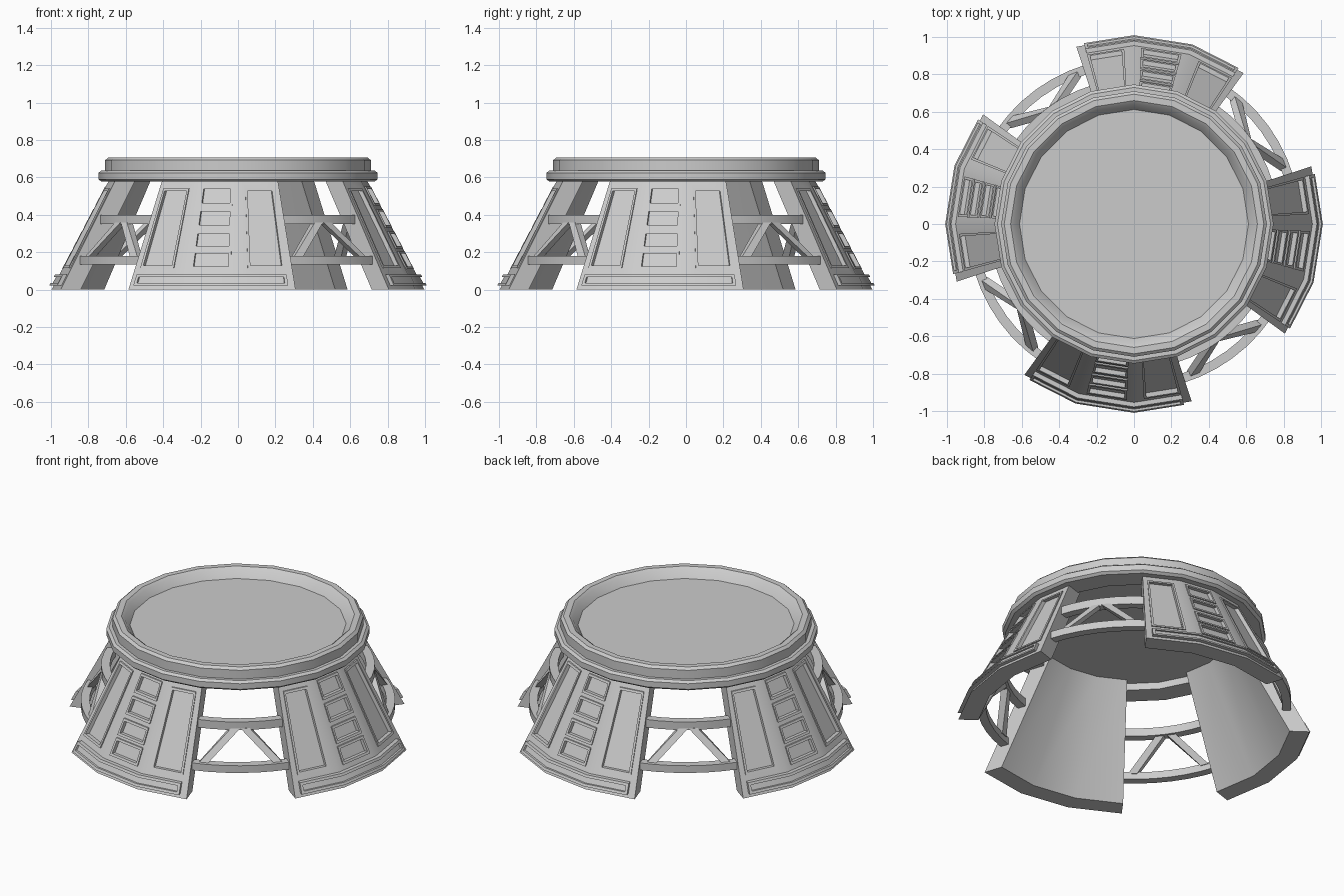
import bpy, bmesh, math
from mathutils import Vector

if "Cube" in bpy.data.objects:
    bpy.data.objects.remove(bpy.data.objects["Cube"])

Z_TOP = 0.62                 # legs run up inside the ring
SLOPE = 0.526                # inward lean of the legs
STEP = math.radians(18)      # 20-sided plan
START = math.radians(-126)   # first corner of the front leg


def polar(r, a, z):
    return Vector((r * math.cos(a), r * math.sin(a), z))


def leg_point(t, z, off):
    """Point on the faceted leg: t counts facets 0..3, off is the radial offset."""
    r = 0.997 - SLOPE * z + off
    k = min(int(t), 2)
    return polar(r, START + k * STEP, z).lerp(polar(r, START + (k + 1) * STEP, z), t - k)


def loft(bm, sections):
    """Closed bar through a list of four-cornered sections."""
    rows = [[bm.verts.new(p) for p in s] for s in sections]
    for a, b in zip(rows, rows[1:]):
        for i in range(4):
            j = (i + 1) % 4
            bm.faces.new((a[i], a[j], b[j], b[i]))
    bm.faces.new(rows[0])
    bm.faces.new(rows[-1][::-1])


def slab(bm, t0, t1, z0, z1, o0, o1):
    ts = [t0] + [k for k in (1, 2) if t0 < k < t1] + [t1]
    loft(bm, [[leg_point(t, z0, o0), leg_point(t, z0, o1),
               leg_point(t, z1, o1), leg_point(t, z1, o0)] for t in ts])


def frame(bm, t0, t1, z0, z1, o0, o1, w):
    wt = w / 0.27
    slab(bm, t0, t1, z0, z0 + w, o0, o1)
    slab(bm, t0, t1, z1 - w, z1, o0, o1)
    slab(bm, t0, t0 + wt, z0 + w, z1 - w, o0, o1)
    slab(bm, t1 - wt, t1, z0 + w, z1 - w, o0, o1)


def finish(bm, name):
    bmesh.ops.recalc_face_normals(bm, faces=bm.faces)
    me = bpy.data.meshes.new(name)
    bm.to_mesh(me)
    bm.free()
    ob = bpy.data.objects.new(name, me)
    bpy.context.collection.objects.link(ob)
    return ob


def four_around(ob):
    for k in range(1, 4):
        c = ob.copy()
        c.rotation_euler.z = k * math.pi / 2
        bpy.context.collection.objects.link(c)


# Top ring with recessed deck
profile = [(0, .65), (.612, .65), (.643, .693), (.66, .706), (.694, .706), (.71, .692),
           (.71, .637), (.73, .637), (.746, .625), (.746, .59), (.73, .577),
           (.6, .577), (.6, .62), (0, .62)]
bm = bmesh.new()
vs = [bm.verts.new((r, 0, z)) for r, z in profile]
es = [bm.edges.new(p) for p in zip(vs, vs[1:])]
bmesh.ops.spin(bm, geom=vs + es, cent=(0, 0, 0), axis=(0, 0, 1), angle=2 * math.pi, steps=20)
bmesh.ops.remove_doubles(bm, verts=bm.verts, dist=1e-4)
finish(bm, "top_ring")

# Panel layout on a leg: two tall side panels and four small middle ones
panels = [(0.12, 0.80, 0.115, 0.54), (2.18, 2.86, 0.115, 0.54)]
panels += [(1.13, 1.87, z0, z1) for z0, z1 in
           ((.11, .205), (.22, .31), (.333, .43), (.45, .552))]

# Leg shell with the panels cut in
bm = bmesh.new()
slab(bm, 0, 3, 0, Z_TOP, -0.113, 0)
leg = finish(bm, "leg")
bm = bmesh.new()
for t0, t1, z0, z1 in panels:
    slab(bm, t0 + .04, t1 - .04, z0 + .01, z1 - .01, -0.018, 0.05)
cutter = finish(bm, "panel_cutter")
cutter.hide_render = True
mod = leg.modifiers.new("panels", "BOOLEAN")
mod.operation = "DIFFERENCE"
mod.solver = "EXACT"
mod.object = cutter
dg = bpy.context.evaluated_depsgraph_get()
leg_mesh = bpy.data.meshes.new_from_object(leg.evaluated_get(dg))
leg.modifiers.clear()
leg.data = leg_mesh
bpy.data.objects.remove(cutter)
four_around(leg)

# Raised panel frames
bm = bmesh.new()
for p in panels:
    frame(bm, *p, -0.01, 0.008, 0.013)
four_around(finish(bm, "panel_frames"))

# Foot trim bar with a sunken centre
bm = bmesh.new()
slab(bm, 0.12, 2.86, 0.022, 0.082, -0.01, 0.012)
frame(bm, 0.12, 2.86, 0.022, 0.082, -0.01, 0.024, 0.014)
four_around(finish(bm, "foot_trim"))

# Curved beams and diagonal struts in the gap beside the leg
bm = bmesh.new()
for z0, z1, r in ((.135, .18, .89), (.35, .40, .775)):
    loft(bm, [[polar(r - .05, a, z0), polar(r, a, z0), polar(r, a, z1), polar(r - .05, a, z1)]
              for a in (math.radians(-73 + 38 * i / 6) for i in range(7))])
for side in (-1, 1):
    sections = []
    for deg, z, r in ((14.5, .17, .875), (2, .36, .775)):
        a = math.radians(-54 + side * deg)
        d = 0.026 / r
        sections.append([polar(r - .04, a - d, z), polar(r, a - d, z),
                         polar(r, a + d, z), polar(r - .04, a + d, z)])
    loft(bm, sections)
four_around(finish(bm, "gap_braces"))

# Smooth the shallow facet edges, keep the rest sharp
for ob in bpy.data.objects:
    ob.select_set(True)
bpy.context.view_layer.objects.active = leg
bpy.ops.object.shade_smooth_by_angle(angle=math.radians(25))
